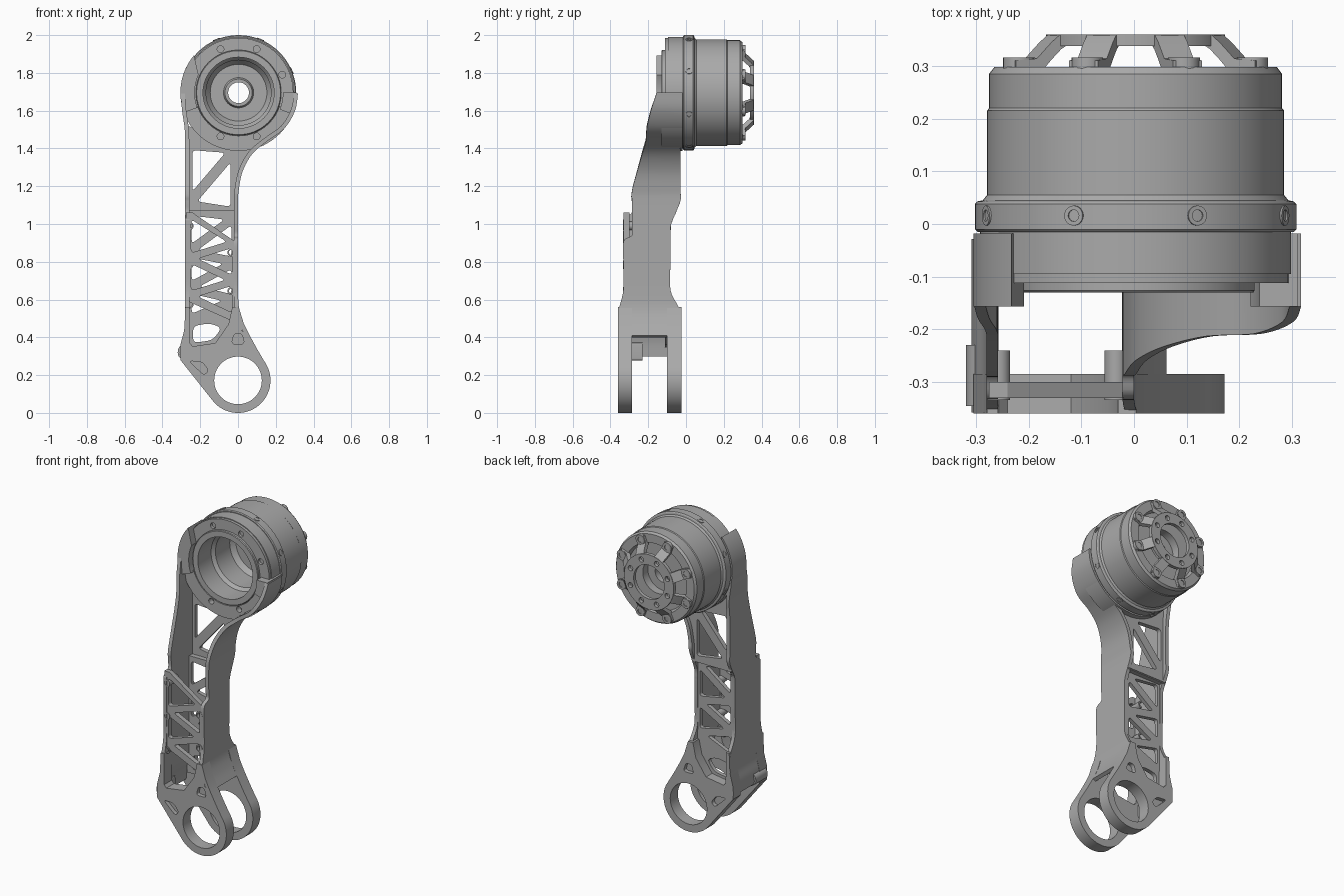
import bpy, bmesh
from math import sin, cos, pi, radians
from mathutils import Vector, Matrix

cube = bpy.data.objects.get("Cube")
if cube:
    bpy.data.objects.remove(cube, do_unlink=True)

metal = bpy.data.materials.new("machined_grey")
metal.use_nodes = True
GREY = (0.40, 0.40, 0.40, 1)
metal.diffuse_color = GREY
metal.node_tree.nodes["Principled BSDF"].inputs["Base Color"].default_value = GREY

MX, MZ = 0.003, 1.695      # motor axis
RZ = 0.172                 # pivot ring height
LX, RX = -0.268, -0.012    # rail lines of the trusses
TO_XZ = Matrix.Rotation(pi / 2, 4, 'X')


def finish(name, bm, angle=32):
    bmesh.ops.remove_doubles(bm, verts=bm.verts, dist=0.00005)
    bmesh.ops.recalc_face_normals(bm, faces=bm.faces)
    mesh = bpy.data.meshes.new(name)
    bm.to_mesh(mesh)
    bm.free()
    mesh.materials.append(metal)
    obj = bpy.data.objects.new(name, mesh)
    bpy.context.collection.objects.link(obj)
    bpy.ops.object.select_all(action='DESELECT')
    obj.select_set(True)
    bpy.context.view_layer.objects.active = obj
    bpy.ops.object.shade_smooth_by_angle(angle=radians(angle))
    return obj


def circle(x, z, r, n=32):
    return [(x + r * cos(2 * pi * i / n), z + r * sin(2 * pi * i / n)) for i in range(n)]


def arc(x, z, r, a, b, n=32):
    return [(x + r * cos(radians(a + (b - a) * i / n)),
             z + r * sin(radians(a + (b - a) * i / n))) for i in range(n + 1)]


def rounded(points, r=0.03):
    out, pts = [], [Vector(p) for p in points]
    for i, p in enumerate(pts):
        a, b = pts[i - 1] - p, pts[(i + 1) % len(pts)] - p
        s = p + a.normalized() * min(r, a.length * 0.45)
        e = p + b.normalized() * min(r, b.length * 0.45)
        for k in range(6):
            t = k / 5
            out.append(tuple(s * (1 - t) ** 2 + p * 2 * t * (1 - t) + e * t * t))
    return out


def plate(name, loops, y0, y1, place=None):
    """Flat plate in the XZ plane; loops after the first are holes."""
    cu = bpy.data.curves.new(name, 'CURVE')
    cu.dimensions, cu.fill_mode, cu.extrude = '2D', 'BOTH', (y1 - y0) / 2
    for loop in loops:
        sp = cu.splines.new('POLY')
        sp.points.add(len(loop) - 1)
        for q, p in zip(sp.points, loop):
            q.co = (p[0], p[1], 0, 1)
        sp.use_cyclic_u = True
    tmp = bpy.data.objects.new(name + "_outline", cu)
    bpy.context.collection.objects.link(tmp)
    bpy.context.view_layer.update()
    mesh = bpy.data.meshes.new_from_object(tmp.evaluated_get(bpy.context.evaluated_depsgraph_get()))
    bm = bmesh.new()
    bm.from_mesh(mesh)
    bpy.data.objects.remove(tmp, do_unlink=True)
    bpy.data.meshes.remove(mesh)
    m = Matrix.Translation((0, (y0 + y1) / 2, 0)) @ TO_XZ
    bm.transform(place @ m if place else m)
    return finish(name, bm)


def lathe(name, profile):
    """Closed (radius, y) profile turned about the motor axis."""
    bm = bmesh.new()
    vs = [bm.verts.new((r, y, 0)) for r, y in profile]
    es = [bm.edges.new((vs[i - 1], vs[i])) for i in range(len(vs))]
    bmesh.ops.spin(bm, geom=vs + es, cent=(0, 0, 0), axis=(0, 1, 0), angle=2 * pi, steps=72)
    bm.transform(Matrix.Translation((MX, 0, MZ)))
    return finish(name, bm)


def wall(name, knots, side, thick=0.022):
    """Curved side wall through (x, z, front y, back y) knots."""
    ks = [Vector(k) for k in knots]
    path = []
    for i in range(len(ks) - 1):
        p0, p1, p2, p3 = ks[max(i - 1, 0)], ks[i], ks[i + 1], ks[min(i + 2, len(ks) - 1)]
        for k in range(5):
            t = k / 5
            path.append(0.5 * (2 * p1 + (p2 - p0) * t + (2 * p0 - 5 * p1 + 4 * p2 - p3) * t * t
                               + (3 * p1 - p0 - 3 * p2 + p3) * t ** 3))
    path.append(ks[-1])
    bm = bmesh.new()
    prev = None
    for i, p in enumerate(path):
        d = path[min(i + 1, len(path) - 1)] - path[max(i - 1, 0)]
        n = Vector((d[1], -d[0])).normalized() * thick * side
        ring = [bm.verts.new(c) for c in (
            (p[0], p[2], p[1]), (p[0], p[3], p[1]),
            (p[0] + n.x, p[3], p[1] + n.y), (p[0] + n.x, p[2], p[1] + n.y))]
        if prev:
            for k in range(4):
                bm.faces.new((prev[k - 1], prev[k], ring[k], ring[k - 1]))
        if i in (0, len(path) - 1):
            bm.faces.new(ring)
        prev = ring
    return finish(name, bm)


def truss_holes(heights, bar):
    """Rounded triangles left between bars that zigzag from rail to rail."""
    nodes = [Vector((LX if i % 2 == 0 else RX, z)) for i, z in enumerate(heights)]
    holes = []
    for a, b, c in zip(nodes, nodes[1:], nodes[2:]):
        la, lb, lc = (b - c).length, (c - a).length, (a - b).length
        per = la + lb + lc
        centre = (a * la + b * lb + c * lc) / per
        inr = abs((b - a).cross(c - a)) / per
        f = (inr - bar) / inr
        holes.append(rounded([centre + (v - centre) * f for v in (a, b, c)], 0.022))
    return holes


# Motor housing
lathe("motor_housing", [
    (0.188, -0.095), (0.295, -0.095), (0.295, -0.015), (0.300, -0.015), (0.305, -0.010),
    (0.305, 0.038), (0.300, 0.043), (0.290, 0.045), (0.282, 0.055), (0.282, 0.215),
    (0.278, 0.220), (0.278, 0.285), (0.268, 0.298), (0.215, 0.298), (0.205, 0.27),
    (0.105, 0.27), (0.105, 0.22), (0.055, 0.22), (0.055, 0.17), (0.072, 0.17),
    (0.080, 0.19), (0.150, 0.19), (0.172, 0.16), (0.172, 0.02), (0.188, 0.0)])
bolt_angles = [radians(22.5 + 45 * k) for k in range(8)]


def bolt_ring(radius, size):
    return [circle(MX + radius * cos(a), MZ + radius * sin(a), size, 16) for a in bolt_angles]


bolt_holes = bolt_ring(0.25, 0.018)
plate("front_ring", [circle(MX, MZ, 0.290, 72), circle(MX, MZ, 0.188, 72)] + bolt_holes, -0.112, -0.09)
lathe("front_lip", [(0.188, -0.13), (0.222, -0.13), (0.226, -0.126), (0.226, -0.10), (0.188, -0.10)])

# Rear spider: raised ring on eight arched legs
plate("spider_ring", [circle(MX, MZ, 0.170, 72), circle(MX, MZ, 0.105, 72)] + bolt_ring(0.137, 0.016),
      0.338, 0.36)
leg = [(0.155, 0.359), (0.168, 0.359), (0.185, 0.345), (0.215, 0.314), (0.258, 0.310),
       (0.258, 0.290), (0.205, 0.290), (0.185, 0.312), (0.165, 0.332), (0.155, 0.338)]
axis_at = Matrix.Translation((MX, 0, MZ))
for i, a in enumerate(bolt_angles):
    turn = axis_at @ Matrix.Rotation(-a, 4, 'Y')
    plate(f"spider_leg_{i}", [leg], -0.03, 0.03, turn @ Matrix.Rotation(-pi / 2, 4, 'X'))
    foot_x, foot_z = MX + 0.24 * cos(a), MZ + 0.24 * sin(a)
    plate(f"spider_foot_{i}", [circle(foot_x, foot_z, 0.030, 20), circle(foot_x, foot_z, 0.016, 16)],
          0.29, 0.316)
    # Radial screw eyes around the flange
    eye = turn @ Matrix.Translation((0.304, 0.016, 0)) @ Matrix.Rotation(pi / 2, 4, 'Z')
    plate(f"flange_screw_{i}", [circle(0, 0, 0.019, 20), circle(0, 0, 0.011, 16)], -0.004, 0.004, eye)

# Clamp that cradles the motor
for name, a, b, inner, front, skew in (("clamp_right", 140, 200, 0.232, -0.157, 16),
                                       ("clamp_bottom", 198, 342, 0.228, -0.13, 0),
                                       ("clamp_left", 338, 360, 0.235, -0.157, 0)):
    holes = [h for h, t in zip(bolt_holes, range(8)) if a + skew + 5 < 22.5 + 45 * t < b - 5]
    plate(name, [arc(MX, MZ, 0.308, a, b) + arc(MX, MZ, inner, b, a + skew)] + holes, front, -0.018)

# Side walls of the arm
wall("left_wall", [
    (0.317, 1.69, -0.157, -0.018), (0.302, 1.60, -0.186, -0.018), (0.245, 1.505, -0.208, -0.02),
    (0.150, 1.435, -0.213, -0.03), (0.075, 1.37, -0.232, -0.03), (0.025, 1.28, -0.258, -0.03),
    (0.004, 1.18, -0.285, -0.03), (0, 1.12, -0.287, -0.03), (0, 1.00, -0.287, -0.078),
    (0, 0.94, -0.287, -0.082), (0, 0.91, -0.330, -0.082), (0, 0.80, -0.332, -0.082),
    (0, 0.65, -0.332, -0.082), (0.006, 0.55, -0.355, -0.035), (0.03, 0.475, -0.358, -0.028),
    (0.062, 0.41, -0.358, -0.028)], 1)
wall("right_wall", [
    (-0.303, 1.69, -0.157, -0.018), (-0.296, 1.60, -0.180, -0.018), (-0.282, 1.50, -0.203, -0.02),
    (-0.28, 1.40, -0.225, -0.03), (-0.28, 1.18, -0.285, -0.03), (-0.28, 1.12, -0.287, -0.03),
    (-0.28, 1.06, -0.287, -0.055), (-0.28, 1.03, -0.328, -0.07), (-0.28, 0.99, -0.332, -0.08),
    (-0.28, 0.80, -0.332, -0.082), (-0.28, 0.65, -0.332, -0.082), (-0.28, 0.54, -0.355, -0.035),
    (-0.285, 0.44, -0.358, -0.028), (-0.30, 0.37, -0.358, -0.028), (-0.308, 0.30, -0.358, -0.028)], -1)

# Rear web in two levels, and the front cover truss
plate("upper_web", [[(-0.275, 1.055), (-0.005, 1.055), (0.0, 1.22), (0.05, 1.36), (0.12, 1.43),
                     (-0.275, 1.52)]] + truss_holes([1.42, 1.40, 1.10, 1.06], 0.027), -0.08, -0.052)
plate("web_step", [[(-0.275, 1.05), (-0.005, 1.05), (-0.005, 1.075), (-0.275, 1.075)]], -0.11, -0.056)
plate("lower_web", [[(-0.275, 0.345), (-0.12, 0.36), (-0.005, 0.44), (-0.005, 1.075), (-0.275, 1.075)],
                    rounded([(-0.238, 0.37), (-0.135, 0.385), (-0.085, 0.45), (-0.15, 0.475), (-0.238, 0.46)])]
      + truss_holes([1.07, 1.04, 0.85, 0.80, 0.66, 0.60, 0.49], 0.023), -0.11, -0.085)
plate("front_cover", [[(-0.275, 0.595), (-0.005, 0.475), (-0.005, 0.90), (-0.24, 1.06), (-0.275, 1.06)]]
      + truss_holes([1.06, 0.90, 0.82, 0.70, 0.62, 0.50], 0.02), -0.33, -0.30)

# Screw bosses along the cover
for i, (x, z) in enumerate(((-0.257, 0.99), (-0.257, 0.785), (-0.257, 0.575), (-0.034, 0.85), (-0.034, 0.645))):
    plate(f"cover_boss_{i}", [circle(x, z, 0.022, 20), circle(x, z, 0.014, 16)], -0.334, -0.24)

# Fork: two ringed plates at the lower joint, open between the side rails
outline = arc(0, RZ, 0.172, 222, 395, 48) + [
    (0.10, 0.34), (0.062, 0.41), (0.03, 0.475), (0.004, 0.56), (-0.03, 0.56),
    (-0.05, 0.47), (-0.12, 0.37), (-0.24, 0.352), (-0.255, 0.37), (-0.258, 0.56),
    (-0.279, 0.56), (-0.284, 0.44), (-0.305, 0.36), (-0.305, 0.28)]
bore = circle(0, RZ, 0.126, 56)
pocket = rounded([(-0.26, 0.275), (-0.18, 0.20), (-0.155, 0.225), (-0.19, 0.27)], 0.02)
notch = rounded([(-0.035, 0.365), (0.035, 0.365), (0.02, 0.42), (-0.02, 0.42)], 0.02)
pin = circle(0.032, 0.44, 0.011, 16)
plate("front_fork", [outline, bore], -0.335, -0.285)
plate("front_fork_face", [outline, bore, pocket, notch, pin], -0.36, -0.334)
plate("rear_fork", [outline, bore], -0.10, -0.05)
plate("rear_fork_face", [outline, bore, pocket, notch], -0.051, -0.025)

# Lug beside the fork
plate("side_lug", [rounded([(-0.27, 0.27), (-0.32, 0.30), (-0.318, 0.345), (-0.27, 0.38)], 0.02),
                   circle(-0.297, 0.315, 0.012, 16)], -0.345, -0.23)
